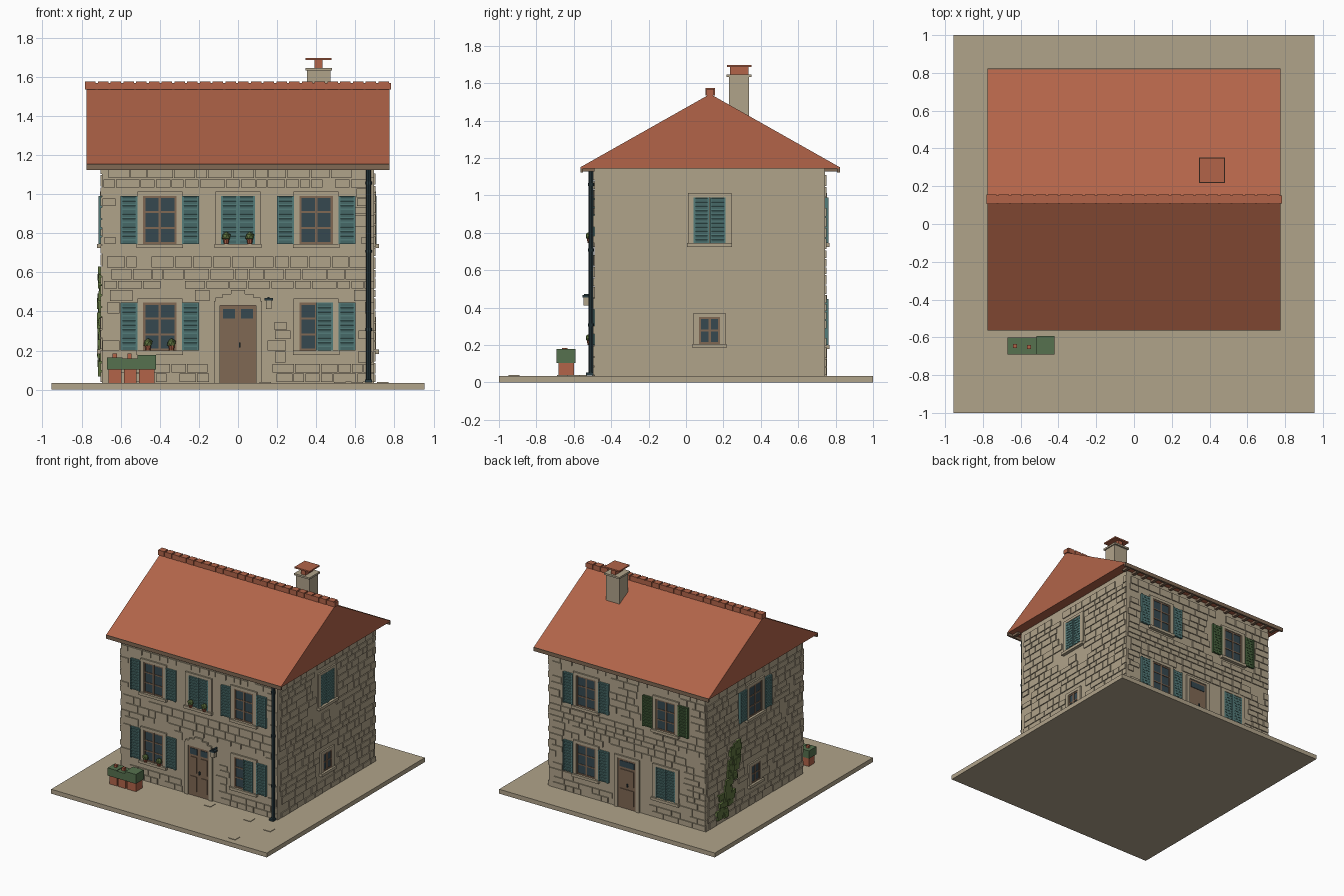
import bpy, bmesh, math, random
from mathutils import Matrix, Vector

if "Cube" in bpy.data.objects:
    bpy.data.objects.remove(bpy.data.objects["Cube"])

random.seed(7)

def srgb(r, g, b):
    return tuple(((c / 255 + 0.055) / 1.055) ** 2.4 for c in (r, g, b)) + (1,)

COLOURS = {
    "stone": (176, 163, 138), "terracotta": (178, 100, 73), "teal_paint": (84, 124, 122),
    "glass": (54, 72, 80), "wood": (128, 104, 84), "hedge_green": (86, 113, 78),
    "ivy_green": (94, 114, 62), "dark_metal": (42, 60, 66), "green_paint": (72, 100, 62),
}
MATS = {}
for n, c in COLOURS.items():
    MATS[n] = bpy.data.materials.new(n)
    MATS[n].diffuse_color = srgb(*c)

parts = {}
def mesh(name, mat):
    if name not in parts:
        parts[name] = (bmesh.new(), mat)
    return parts[name][0]

def box(name, mat, x, y, z, M=Matrix(), tilt=0):
    """Box from (min, max) pairs in frame M, optionally tilted about its x axis."""
    c = Vector([(a + b) / 2 for a, b in (x, y, z)])
    s = Matrix.Diagonal([b - a for a, b in (x, y, z)] + [1])
    bmesh.ops.create_cube(mesh(name, mat), size=1,
                          matrix=M @ Matrix.Translation(c) @ Matrix.Rotation(tilt, 4, 'X') @ s)

def cone(name, mat, p, r1, r2, h, seg=10):
    bmesh.ops.create_cone(mesh(name, mat), cap_ends=True, segments=seg, radius1=r1, radius2=r2,
                          depth=h, matrix=Matrix.Translation((p[0], p[1], p[2] + h / 2)))

# House body
X0, X1, Y0, Y1, YC = -0.695, 0.695, -0.49, 0.742, 0.126
box("ground_slab", "stone", (-0.955, 0.955), (-1, 1), (0, 0.035))
box("walls", "stone", (X0, X1), (Y0, Y1), (0.03, 1.145))
for x, y in ((0.14, -0.56), (0.61, -0.92), (0.52, -0.60), (0.74, -0.66)):
    box("paving", "stone", (x - 0.03, x + 0.03), (y - 0.03, y + 0.03), (0.034, 0.039))

# Wall frames: local x runs along the wall, local -y points outward
def frame(angle, x, y):
    return Matrix.Translation((x, y, 0)) @ Matrix.Rotation(angle, 4, 'Z')
WALLS = {"front": (frame(0, 0, Y0), X1), "right": (frame(math.pi / 2, X1, YC), (Y1 - Y0) / 2),
         "back": (frame(math.pi, 0, Y1), X1), "left": (frame(-math.pi / 2, X0, YC), (Y1 - Y0) / 2)}
holes = {k: [] for k in WALLS}

def surround(w, u, hw, z0, z1, t=0.03, sill=True):
    M = WALLS[w][0]
    for s in (-1, 1):
        a, b = sorted((u + s * hw, u + s * (hw + t)))
        box("stone_surround", "stone", (a, b), (-0.012, 0), (z0, z1), M)
    box("stone_surround", "stone", (u - hw - t, u + hw + t), (-0.012, 0), (z1, z1 + 0.022), M)
    if sill:
        box("window_sill", "stone", (u - hw - t - 0.005, u + hw + t + 0.005), (-0.026, 0), (z0 - 0.022, z0), M)
    holes[w].append((u - hw - t, u + hw + t, z0 - 0.025, z1 + 0.025))

def shutter(w, u, z0, z1, mat, wd=0.086, out=0.012):
    M, a, b = WALLS[w][0], u - wd / 2, u + wd / 2
    name = "shutter_" + mat
    box(name, mat, (a, b), (-out, 0), (z0, z1), M)
    for p, q in ((a, a + 0.01), (b - 0.01, b)):
        box(name, mat, (p, q), (-out - 0.007, -out), (z0, z1), M)
    n = 11
    for i in range(n):
        z = z0 + (i + 0.5) * (z1 - z0) / n
        box(name, mat, (a + 0.01, b - 0.01), (-out - 0.005, -out + 0.002), (z - 0.007, z + 0.007), M, 0.3)
    holes[w].append((a, b, z0, z1))

def window(w, u, z0, z1, hw=0.085, shutters=None, bars=3):
    M = WALLS[w][0]
    surround(w, u, hw, z0, z1)
    box("window_glass", "glass", (u - hw, u + hw), (-0.003, 0), (z0, z1), M)
    f = 0.011
    for a, b in ((u - hw, u - hw + f), (u - f * 0.6, u + f * 0.6), (u + hw - f, u + hw)):
        box("window_frame", "wood", (a, b), (-0.008, 0), (z0, z1), M)
    for i in range(bars + 1):
        z = z0 + (z1 - z0) * i / bars
        h = f if i in (0, bars) else f * 0.4
        box("window_frame", "wood", (u - hw, u + hw), (-0.007, 0), (max(z0, z - h), min(z1, z + h)), M)
    if shutters:
        for s in (-1, 1):
            shutter(w, u + s * 0.157, z0, z1, shutters)

def closed(w, u, z0, z1, mat="teal_paint"):
    surround(w, u, 0.086, z0, z1)
    for s in (-1, 1):
        shutter(w, u + s * 0.0435, z0, z1, mat, 0.085, 0.006)

def door(w, hw, z1, leaves):
    M = WALLS[w][0]
    surround(w, 0, hw, 0.035, z1, sill=False)
    box("door", "wood", (-hw, hw), (-0.004, 0), (0.035, z1), M)
    lw = 2 * hw / leaves
    for i in range(leaves):
        a = -hw + i * lw
        box("door_glass", "glass", (a + 0.015, a + lw - 0.015), (-0.008, 0), (z1 - 0.065, z1 - 0.018), M)
        for p, q in ((0.07, 0.19), (0.22, 0.345)):
            box("door_panel", "wood", (a + 0.018, a + lw - 0.018), (-0.009, 0), (p, q), M)
    box("door_handle", "dark_metal", (0.004, 0.012), (-0.018, 0), (0.215, 0.24), M)

UP, LOW = (0.745, 0.99), (0.20, 0.445)
# Front openings
window("front", -0.4, *UP, shutters="teal_paint")
window("front", 0.4, *UP, shutters="teal_paint")
closed("front", 0, *UP)
window("front", -0.4, *LOW, shutters="teal_paint")
window("front", 0.4, *LOW)
shutter("front", 0.443, *LOW, "teal_paint")
shutter("front", 0.557, *LOW, "teal_paint")
door("front", 0.092, 0.43, 2)
for hw, z in ((0.115, 0.452), (0.08, 0.471), (0.035, 0.49)):
    box("door_arch", "stone", (-hw, hw), (-0.014, 0), (z, z + 0.019), WALLS["front"][0])
holes["front"].append((-0.12, 0.18, 0.43, 0.515))
# Side and back openings
closed("right", 0, *UP)
window("right", 0, 0.205, 0.35, hw=0.056, bars=2)
window("left", 0, *UP, shutters="teal_paint")
window("left", 0, 0.205, 0.35, hw=0.056, bars=2)
window("back", -0.36, *UP, shutters="teal_paint")
window("back", 0.345, *UP, shutters="green_paint")
window("back", -0.36, *LOW, shutters="teal_paint")
closed("back", 0.345, *LOW)
door("back", 0.08, 0.43, 1)

# Raised wall stones laid in random courses around the openings
for w, (M, half) in WALLS.items():
    z = 0.04
    while z < 1.11:
        h = min(random.uniform(0.04, 0.066), 1.14 - z)
        u = -half + random.uniform(0, 0.05)
        while u < half - 0.03:
            e = min(u + random.uniform(0.05, 0.13), half)
            hit = any(u < b and e > a and z < d and z + h > c for a, b, c, d in holes[w])
            if not hit and random.random() > 0.1:
                box("wall_stones", "stone", (u, e), (-0.008, 0.002), (z, z + h - 0.006), M)
            u = e + 0.006
        z += h

# Roof prism, eave boards and rafter tails
bm = mesh("roof", "terracotta")
prof = [(-0.562, 1.145), (0.82, 1.145), (0.82, 1.152), (0.129, 1.542), (-0.562, 1.152)]
face = bm.faces.new([bm.verts.new((-0.775, y, z)) for y, z in prof])
ext = bmesh.ops.extrude_face_region(bm, geom=[face])
bmesh.ops.translate(bm, vec=(1.55, 0, 0), verts=[v for v in ext["geom"] if isinstance(v, bmesh.types.BMVert)])
for a, b in ((-0.565, -0.55), (0.808, 0.823)):
    box("eave_board", "wood", (-0.775, 0.775), (a, b), (1.123, 1.153))
for i in range(17):
    x = -0.72 + i * 0.09
    for a, b in ((-0.55, -0.49), (0.74, 0.808)):
        box("rafter_tails", "wood", (x - 0.012, x + 0.012), (a, b), (1.127, 1.147))
# Ridge tiles
for i in range(24):
    x = -0.782 + i * 0.0652
    box("ridge_tiles", "terracotta", (x, x + 0.054), (0.105, 0.155), (1.535, 1.575))
    box("ridge_tiles", "terracotta", (x + 0.05, x + 0.0652), (0.109, 0.151), (1.535, 1.568))

# Chimney
box("chimney_stack", "stone", (0.352, 0.473), (0.23, 0.337), (1.38, 1.635))
box("chimney_slab", "stone", (0.344, 0.481), (0.216, 0.351), (1.632, 1.646))
box("chimney_pot", "terracotta", (0.392, 0.433), (0.235, 0.333), (1.645, 1.69))
box("chimney_cap", "terracotta", (0.346, 0.479), (0.22, 0.35), (1.686, 1.697))

# Drainpipe with brackets and foot
cone("drainpipe", "dark_metal", (0.668, -0.508, 0.04), 0.013, 0.013, 1.09)
for z in (0.3, 0.7, 1.05):
    cone("drainpipe_bracket", "dark_metal", (0.668, -0.508, z), 0.017, 0.017, 0.015)
box("drainpipe_foot", "dark_metal", (0.65, 0.686), (-0.535, -0.49), (0.036, 0.052))

# Wall lamp
box("lamp_arm", "dark_metal", (0.15, 0.162), (-0.545, -0.49), (0.466, 0.474))
box("lamp_hood", "dark_metal", (0.136, 0.178), (-0.553, -0.513), (0.455, 0.468))
box("lamp_body", "stone", (0.142, 0.172), (-0.548, -0.518), (0.412, 0.456))

# Planters beside the door
for a, b, y, top in ((-0.67, -0.59, -0.6, 0.165), (-0.592, -0.512, -0.6, 0.16), (-0.515, -0.42, -0.592, 0.178)):
    box("planter_box", "terracotta", (a + 0.008, b - 0.006), (-0.682, y - 0.008), (0.035, 0.105))
    box("planter_hedge", "hedge_green", (a, b), (-0.692, y), (0.103, top))
for x, y in ((-0.63, -0.645), (-0.555, -0.652)):
    box("planter_flower", "terracotta", (x - 0.011, x + 0.011), (y - 0.011, y + 0.011), (0.155, 0.184))

# Small pots on the sills
for x, z in ((-0.46, 0.2), (-0.34, 0.2), (-0.06, 0.745), (0.06, 0.745)):
    cone("sill_pot", "terracotta", (x, -0.514, z), 0.012, 0.018, 0.03)
    bmesh.ops.create_icosphere(mesh("sill_plant", "ivy_green"), subdivisions=1, radius=0.025,
                               matrix=Matrix.Translation((x, -0.514, z + 0.038)))

# Ivy climbing the left wall
for i in range(60):
    t = i / 59
    u = -0.40 + 0.15 * t + random.uniform(-0.10, 0.10) * (1 - 0.5 * t)
    z, s = 0.09 + 0.52 * t, random.uniform(0.018, 0.034)
    box("ivy", "ivy_green", (u - s, u + s), (-random.uniform(0.012, 0.026), 0), (z - s * 0.8, z + s * 0.8),
        WALLS["left"][0])

# Turn every part into an object
for name, (bm, mat) in parts.items():
    bmesh.ops.recalc_face_normals(bm, faces=bm.faces)
    me = bpy.data.meshes.new(name)
    bm.to_mesh(me)
    bm.free()
    me.materials.append(MATS[mat])
    bpy.context.collection.objects.link(bpy.data.objects.new(name, me))

for m in bpy.data.materials:
    if m.users and not m.is_grease_pencil:
        m.use_nodes = True
        m.node_tree.nodes["Principled BSDF"].inputs["Base Color"].default_value = m.diffuse_color
